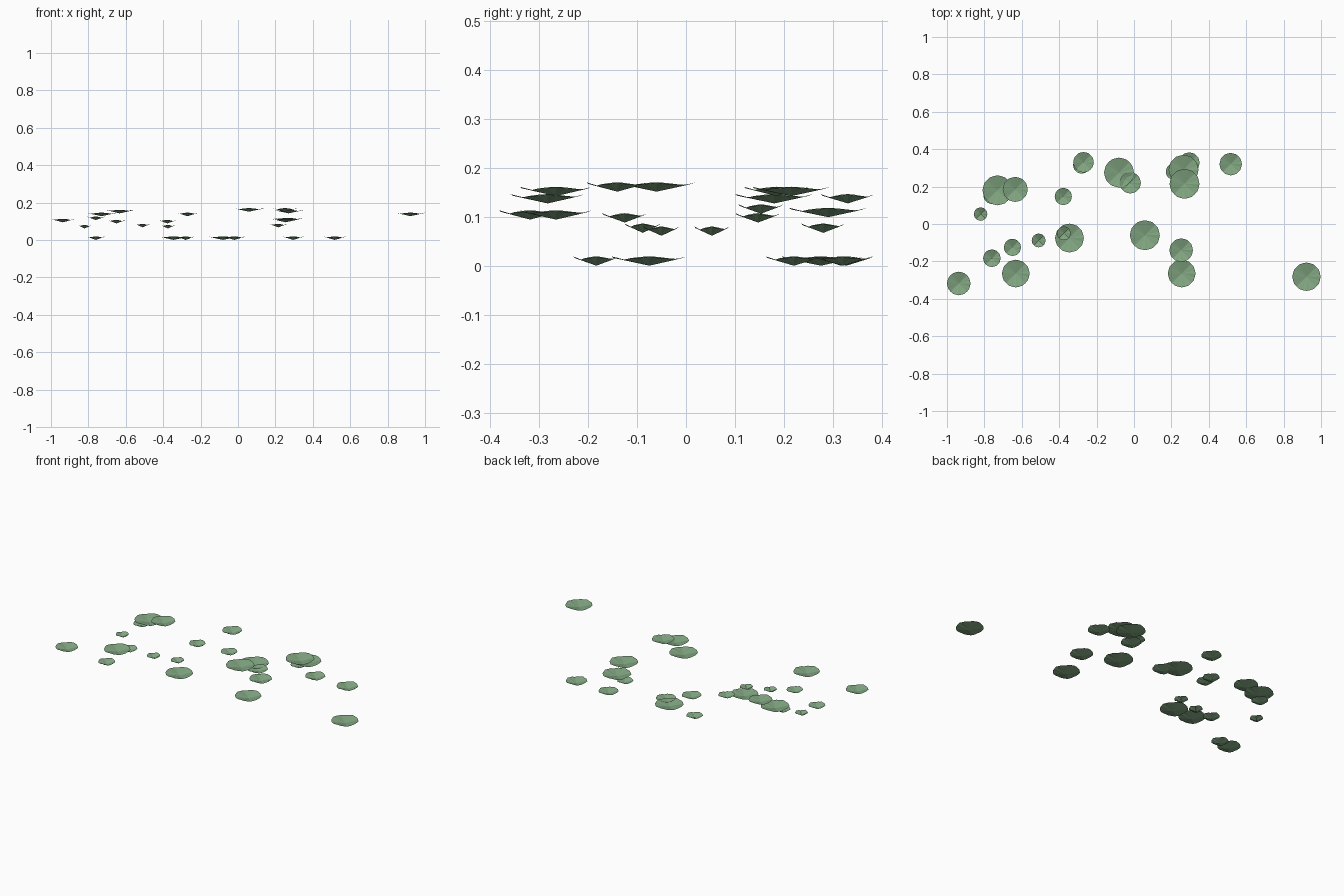
import bpy
import bmesh
from math import cos, sin, pi

green = bpy.data.materials.new("leaf_green")
green.diffuse_color = (0.22, 0.38, 0.22, 1)

SEGMENTS = 24
DEPTH = 0.019


# One leaf: a shallow dished fan with a gently rippled rim
def lily_pad(name, x, y, top, radius):
    bm = bmesh.new()
    centre = bm.verts.new((0, 0, -DEPTH))
    rim = []
    for i in range(SEGMENTS):
        a = 2 * pi * i / SEGMENTS
        fold = 0.002 if i % 2 and cos(a - 0.4 * -pi / 2) > -0.2 else 0
        z = -0.0025 + 0.0025 * cos(4 * a) - fold
        r = radius * (1 - 0.02 * (i % 2))
        rim.append(bm.verts.new((r * cos(a), r * sin(a), z)))
    for i in range(SEGMENTS):
        bm.faces.new((centre, rim[i], rim[(i + 1) % SEGMENTS]))
    mesh = bpy.data.meshes.new(name)
    bm.to_mesh(mesh)
    bm.free()
    mesh.materials.append(green)
    obj = bpy.data.objects.new(name, mesh)
    obj.location = (x, y, top)
    bpy.context.collection.objects.link(obj)


# Leaves grouped by height: rim height -> (x, y, radius)
layers = {
    0.020: [(-0.76, -0.183, 0.047), (-0.345, -0.075, 0.077),
            (-0.28, 0.315, 0.046), (-0.08, 0.275, 0.08),
            (-0.02, 0.22, 0.057), (0.295, 0.327, 0.056),
            (0.517, 0.32, 0.06)],
    0.081: [(-0.82, 0.053, 0.036), (-0.375, -0.05, 0.037)],
    0.087: [(-0.51, -0.088, 0.037), (0.215, 0.28, 0.045)],
    0.108: [(-0.65, -0.125, 0.046), (-0.378, 0.147, 0.046)],
    0.114: [(-0.937, -0.318, 0.063), (0.255, -0.265, 0.074)],
    0.119: [(0.265, 0.29, 0.08)],
    0.126: [(-0.76, 0.153, 0.046)],
    0.147: [(-0.73, 0.18, 0.08), (-0.27, 0.33, 0.055),
            (0.922, -0.282, 0.076)],
    0.162: [(-0.635, 0.185, 0.067), (-0.632, -0.265, 0.074),
            (0.27, 0.215, 0.08)],
    0.171: [(0.058, -0.06, 0.08), (0.252, -0.14, 0.063)],
}
count = 0
for top, pads in layers.items():
    for x, y, radius in pads:
        count += 1
        lily_pad(f"lily_pad_{count}", x, y, top, radius)
